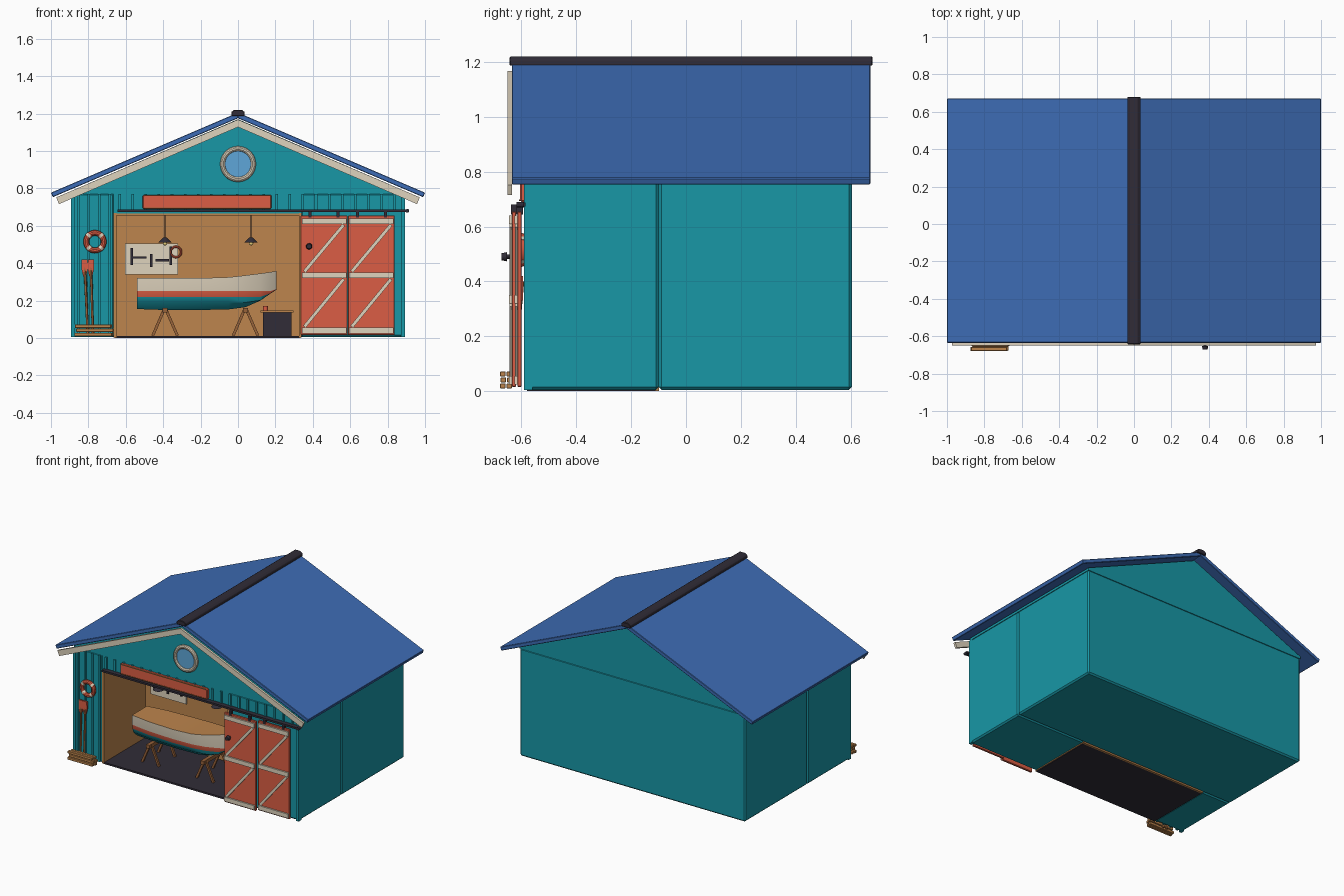
import bpy, bmesh, math
from mathutils import Vector

if "Cube" in bpy.data.objects:
    bpy.data.objects.remove(bpy.data.objects["Cube"])

def material(name, rgb):
    m = bpy.data.materials.new(name)
    m.diffuse_color = [(c / 255) ** 2.2 for c in rgb] + [1]
    m.use_nodes = True
    m.node_tree.nodes["Principled BSDF"].inputs["Base Color"].default_value = m.diffuse_color
    return m

TEAL = material("teal", (30, 150, 165))
BLUE = material("roof_blue", (64, 108, 180))
DARK = material("charcoal", (52, 48, 58))
CREAM = material("cream", (222, 210, 188))
RED = material("red", (218, 94, 70))
WOOD = material("wood", (188, 132, 78))
BROWN = material("brown_wood", (150, 98, 60))
GLASS = material("glass", (95, 165, 215))
GLOW = material("bulb", (250, 220, 130))

def finish(ob, name, mat, bevel=0, smooth=False):
    ob.name = name
    ob.data.materials.append(mat)
    if bevel:
        b = ob.modifiers.new("bevel", "BEVEL")
        b.width, b.segments = bevel, 1
    if smooth:
        bpy.ops.object.select_all(action="DESELECT")
        ob.select_set(True)
        bpy.context.view_layer.objects.active = ob
        bpy.ops.object.shade_smooth_by_angle()
    return ob

def prism(name, mat, pts, y0, y1, bevel=0):
    """Extrude an xz outline along y."""
    bm = bmesh.new()
    f = bm.faces.new([bm.verts.new((x, y0, z)) for x, z in pts])
    r = bmesh.ops.extrude_face_region(bm, geom=[f])
    vs = [v for v in r["geom"] if isinstance(v, bmesh.types.BMVert)]
    bmesh.ops.translate(bm, verts=vs, vec=(0, y1 - y0, 0))
    bmesh.ops.recalc_face_normals(bm, faces=bm.faces)
    me = bpy.data.meshes.new(name)
    bm.to_mesh(me)
    bm.free()
    ob = bpy.data.objects.new(name, me)
    bpy.context.collection.objects.link(ob)
    return finish(ob, name, mat, bevel)

def box(name, mat, x0, x1, y0, y1, z0, z1, bevel=0):
    return prism(name, mat, [(x0, z0), (x1, z0), (x1, z1), (x0, z1)], y0, y1, bevel)

def bar(name, mat, a, b, w, y0, y1):
    """Flat diagonal board between two xz points."""
    a, b = Vector(a), Vector(b)
    n = (b - a).orthogonal().normalized() * w / 2
    return prism(name, mat, [a - n, b - n, b + n, a + n], y0, y1)

def rod(name, mat, a, b, r0, r1=None, n=12):
    a, b = Vector(a), Vector(b)
    bpy.ops.mesh.primitive_cone_add(vertices=n, radius1=r0, radius2=r0 if r1 is None else r1,
                                    depth=(b - a).length, location=(a + b) / 2)
    ob = bpy.context.object
    ob.rotation_euler = (b - a).to_track_quat("Z", "Y").to_euler()
    return finish(ob, name, mat, smooth=True)

def ring(name, mat, loc, major, minor):
    bpy.ops.mesh.primitive_torus_add(location=loc, rotation=(math.pi / 2, 0, 0), major_radius=major,
                                     minor_radius=minor, major_segments=32, minor_segments=10)
    return finish(bpy.context.object, name, mat, smooth=True)

# Walls: solid rear block, two front side blocks, header and gable
box("rear_block", TEAL, -.89, .89, -.1, .605, .005, .775, .01)
box("front_left_block", TEAL, -.89, -.66, -.58, -.1, .005, .775, .01)
box("front_right_block", TEAL, .335, .89, -.58, -.1, .005, .775, .01)
box("door_header", TEAL, -.665, .34, -.58, -.1, .665, .775)
prism("gable", TEAL, [(-.89, .77), (.89, .77), (.89, .787), (0, 1.17), (-.89, .787)], -.58, .605)
for i in range(4):
    x = -.86 + i * .056
    box("left_batten", TEAL, x, x + .014, -.59, -.575, .01, .77)
for i in range(22):
    x = -.64 + i * .07
    box("header_batten", TEAL, x, x + .014, -.59, -.575, .68, .77)
for x in (-.892, .872):
    box("corner_board", TEAL, x, x + .02, -.59, -.56, .005, .77)

# Roof slabs, bargeboards and ridge cap
for s in (-1, 1):
    prism("roof_slope", BLUE, [(0, 1.205), (s, .777), (s * .99, .753), (0, 1.175)], -.635, .672, .003)
    prism("bargeboard", CREAM, [(0, 1.168), (s * .972, .752), (s * .957, .716), (0, 1.128)], -.65, -.634)
prism("ridge_cap", DARK, [(-.036, 1.187), (.036, 1.187), (.036, 1.208), (.02, 1.22), (-.02, 1.22), (-.036, 1.208)],
      -.643, .68, .003)

# Round gable window
rod("window_glass", GLASS, (0, -.575, .93), (0, -.592, .93), .078, n=32)
ring("window_frame", CREAM, (0, -.588, .93), .082, .014)

# Blank sign board with trim
box("sign_board", RED, -.51, .18, -.606, -.58, .69, .765, .006)
for z in (.693, .758):
    box("sign_trim", BROWN, -.5, .17, -.609, -.6, z, z + .005)

# Workshop interior lining and floor
box("floor", DARK, -.66, .335, -.58, -.112, 0, .012)
box("back_wall", WOOD, -.66, .335, -.115, -.098, 0, .667)
box("left_lining", WOOD, -.665, -.65, -.583, -.1, .004, .667)
box("right_lining", WOOD, .325, .34, -.583, -.1, .004, .667)
box("ceiling", WOOD, -.66, .335, -.578, -.1, .655, .668)

# Sliding door rail and doors
box("door_rail", DARK, -.645, .905, -.618, -.585, .674, .687)
rod("rail_end", DARK, (.905, -.618, .68), (.905, -.59, .68), .01)
for x0, y in ((.335, -.635), (.588, -.615)):
    x1 = x0 + .25
    box("sliding_door", RED, x0, x1, y, y + .016, .015, .655, .003)
    for z in (.025, .32, .61):
        box("door_cross_board", CREAM, x0 + .006, x1 - .006, y - .01, y + .002, z, z + .03)
    for z0, z1 in ((.06, .315), (.355, .605)):
        bar("door_brace", CREAM, (x0 + .02, z0), (x1 - .02, z1), .018, y - .009, y + .002)
    for x in (x0 + .05, x1 - .05):
        box("door_hanger", DARK, x - .008, x + .008, y - .003, y + .02, .645, .68)
rod("door_knob_stem", DARK, (.38, -.63, .49), (.38, -.662, .49), .008)
rod("door_knob", DARK, (.38, -.652, .49), (.38, -.672, .49), .017, .013)

# Lifebuoy with bands
cx, cz = -.765, .515
ring("lifebuoy", RED, (cx, -.6, cz), .047, .015)
for k in range(4):
    p = [(cx + .047 * math.cos(a), -.6, cz + .047 * math.sin(a))
         for a in (k * math.pi / 2 + math.pi / 4 - .16, k * math.pi / 2 + math.pi / 4 + .16)]
    rod("lifebuoy_band", CREAM, p[0], p[1], .0165)

# Oars leaning on the wall
for xt, xb in ((-.82, -.803), (-.787, -.775)):
    rod("oar_shaft", BROWN, (xb, -.63, .02), (xt, -.597, .4), .007)
    prism("oar_blade", RED, [(xt - .008, .33), (xt + .008, .33), (xt + .017, .37), (xt + .016, .42),
                             (xt - .016, .42), (xt - .017, .37)], -.606, -.594)

# Stack of planks
for i, (x0, x1) in enumerate(((-.875, -.675), (-.865, -.67), (-.872, -.68))):
    for j in range(2):
        y = -.678 + j * .024 + i % 2 * .002
        box("plank", WOOD, x0 + j * .006, x1 + j * .006, y, y + .02, .01 + i * .022, .028 + i * .022, .002)

# Boat hull lofted through stations (x, half width, keel z, sheer z)
stations = [(-.54, .085, .155, .32), (-.4, .105, .15, .32), (-.2, .115, .15, .32), (-.05, .11, .153, .325),
            (.04, .092, .165, .335), (.12, .06, .2, .345), (.17, .033, .235, .352), (.205, .004, .258, .358)]
bm = bmesh.new()
rows = []
for x, w, k, s in stations:
    half = [(.35, k), (.8, max(.19, k + .001)), (.92, max(.22, k + .002)), (.97, max(.25, k + .003)), (1, s)]
    full = [(-f, z) for f, z in reversed(half)] + half
    rows.append([bm.verts.new((x, -.34 + f * w, z)) for f, z in full])
strip = [0, 1, 2, 2, 2, 2, 2, 1, 0]
for a, b in zip(rows, rows[1:]):
    for i in range(9):
        bm.faces.new((a[i], a[i + 1], b[i + 1], b[i])).material_index = strip[i]
    bm.faces.new((a[9], a[0], b[0], b[9])).material_index = 3
for r in (rows[0], rows[-1]):
    for i in range(4):
        f = bm.faces.new((r[i], r[i + 1], r[8 - i], r[9 - i]))
        f.material_index = strip[i]
bmesh.ops.recalc_face_normals(bm, faces=bm.faces)
me = bpy.data.meshes.new("boat_hull")
bm.to_mesh(me)
bm.free()
hull = bpy.data.objects.new("boat_hull", me)
bpy.context.collection.objects.link(hull)
for m in (CREAM, RED, TEAL):
    me.materials.append(m)
finish(hull, "boat_hull", WOOD, smooth=True)

# Sawhorses
for x in (-.39, .04):
    box("sawhorse_beam", BROWN, x - .013, x + .013, -.46, -.22, .135, .16)
    for y in (-.435, -.255):
        for s in (-1, 1):
            bar("sawhorse_leg", BROWN, (x + s * .006, .15), (x + s * .066, .012), .015, y, y + .015)

# Workbench with a paint can
box("bench_body", DARK, .135, .285, -.3, -.14, .012, .14)
box("bench_top", WOOD, .12, .297, -.315, -.125, .135, .148)
rod("paint_can", RED, (.147, -.27, .148), (.147, -.27, .172), .013)

# Tool board and coil on the back wall
box("tool_board", CREAM, -.605, -.322, -.125, -.113, .34, .505)
for x0, x1, z0, z1 in ((-.575, -.562, .39, .48), (-.562, -.49, .425, .437), (-.47, -.458, .38, .45),
                       (-.44, -.37, .41, .422), (-.365, -.352, .39, .49)):
    box("hanging_tool", DARK, x0, x1, -.135, -.122, z0, z1)
ring("rope_coil", RED, (-.332, -.13, .46), .028, .006)

# Pendant lamps
for x in (-.39, .07):
    rod("lamp_cord", DARK, (x, -.34, .53), (x, -.34, .66), .003, n=8)
    rod("lamp_shade", DARK, (x, -.34, .51), (x, -.34, .537), .036, .01, 20)
    bpy.ops.mesh.primitive_uv_sphere_add(segments=12, ring_count=8, radius=.012, location=(x, -.34, .507))
    finish(bpy.context.object, "lamp_bulb", GLOW, smooth=True)
